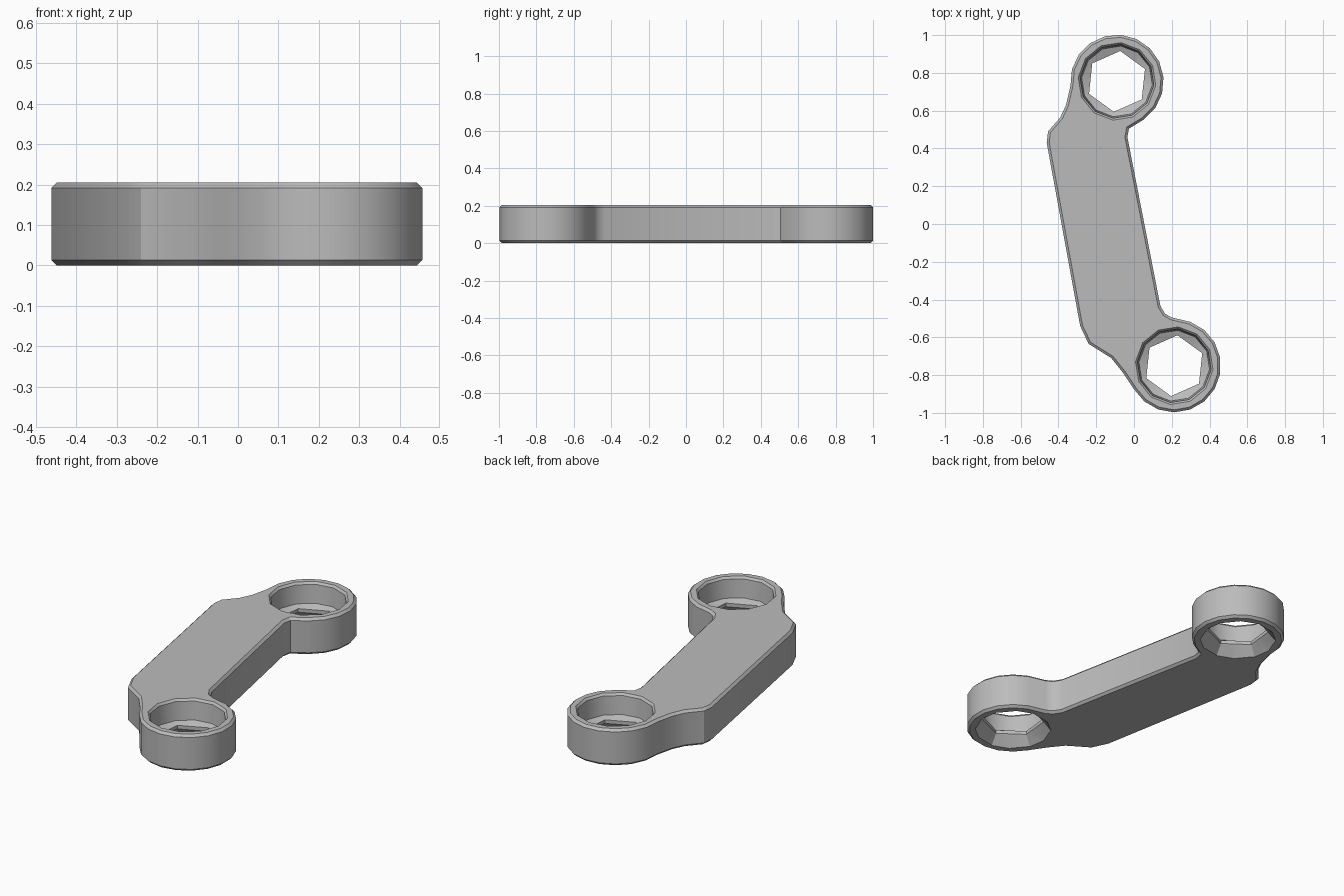
import bpy, bmesh
from math import cos, sin, pi, radians
from mathutils import Vector

if "Cube" in bpy.data.objects:
    bpy.data.objects.remove(bpy.data.objects["Cube"], do_unlink=True)

HEIGHT = 0.205
TOP = Vector((-0.09, 0.755))
LOW = Vector((0.213, -0.75))
OUTER, SOCKET, HEX = 0.247, 0.2, 0.162

grey = bpy.data.materials.new("plain grey")
grey.use_nodes = True
colour = (0.5, 0.5, 0.5, 1)
grey.diffuse_color = colour
grey.node_tree.nodes["Principled BSDF"].inputs["Base Color"].default_value = colour


def make_object(name, bm):
    bmesh.ops.recalc_face_normals(bm, faces=bm.faces)
    mesh = bpy.data.meshes.new(name)
    bm.to_mesh(mesh)
    bm.free()
    mesh.materials.append(grey)
    ob = bpy.data.objects.new(name, mesh)
    bpy.context.collection.objects.link(ob)
    return ob


def arc(centre, start, end, steps):
    angles = [radians(start + (end - start) * i / steps) for i in range(steps + 1)]
    return [(centre.x + OUTER * cos(a), centre.y + OUTER * sin(a)) for a in angles]


# Link body: two round eyes joined by an offset bar
outline = [(0.165, -0.475), (0.14, -0.435), (-0.035, 0.46), (-0.027, 0.505)]
outline += arc(TOP, -55, 185, 12)
outline += [(-0.36, 0.63), (-0.39, 0.565), (-0.455, 0.49), (-0.462, 0.43),
            (-0.285, -0.54), (-0.24, -0.635), (-0.12, -0.71), (-0.06, -0.785)]
outline += arc(LOW, 210, 430, 11)
outline += [(0.2, -0.495)]

bm = bmesh.new()
base = bm.faces.new([bm.verts.new((x, y, 0)) for x, y in outline])
grown = bmesh.ops.extrude_face_region(bm, geom=[base], use_keep_orig=True)
bmesh.ops.translate(bm, vec=(0, 0, HEIGHT),
                    verts=[v for v in grown["geom"] if isinstance(v, bmesh.types.BMVert)])
body = make_object("link_arm", bm)

edge = body.modifiers.new("edge", "BEVEL")
edge.width = 0.013
edge.segments = 1
edge.limit_method = "ANGLE"
edge.angle_limit = radians(65)


# Socket cutter: round pocket, hexagonal opening, flared underside
def socket_cutter(name, centre):
    levels = [(-0.01, SOCKET + 0.01, False), (0.055, HEX, True), (0.075, HEX, True),
              (0.09, SOCKET - 0.012, False), (HEIGHT - 0.012, SOCKET - 0.004, False),
              (HEIGHT + 0.01, SOCKET + 0.015, False)]
    bm = bmesh.new()
    rings = []
    for z, radius, is_hex in levels:
        ring = []
        for i in range(12):
            a = radians(84) + i * pi / 6
            r = radius * cos(pi / 6) if is_hex and i % 2 else radius
            ring.append(bm.verts.new((centre.x + r * cos(a), centre.y + r * sin(a), z)))
        rings.append(ring)
    for lower, upper in zip(rings, rings[1:]):
        for i in range(12):
            j = (i + 1) % 12
            bm.faces.new((lower[i], lower[j], upper[j], upper[i]))
    bm.faces.new(rings[0])
    bm.faces.new(rings[-1])
    cutter = make_object(name, bm)
    cutter.hide_render = True
    return cutter


cutters = [socket_cutter("back_socket_cutter", TOP), socket_cutter("front_socket_cutter", LOW)]
for cutter in cutters:
    cut = body.modifiers.new(cutter.name, "BOOLEAN")
    cut.operation = "DIFFERENCE"
    cut.solver = "EXACT"
    cut.object = cutter

# Apply the cuts, drop the cutters and shade
bpy.ops.object.select_all(action="DESELECT")
bpy.context.view_layer.objects.active = body
body.select_set(True)
for modifier in list(body.modifiers):
    bpy.ops.object.modifier_apply(modifier=modifier.name)
for cutter in cutters:
    bpy.data.objects.remove(cutter, do_unlink=True)
bpy.ops.object.shade_smooth_by_angle(angle=radians(32))
